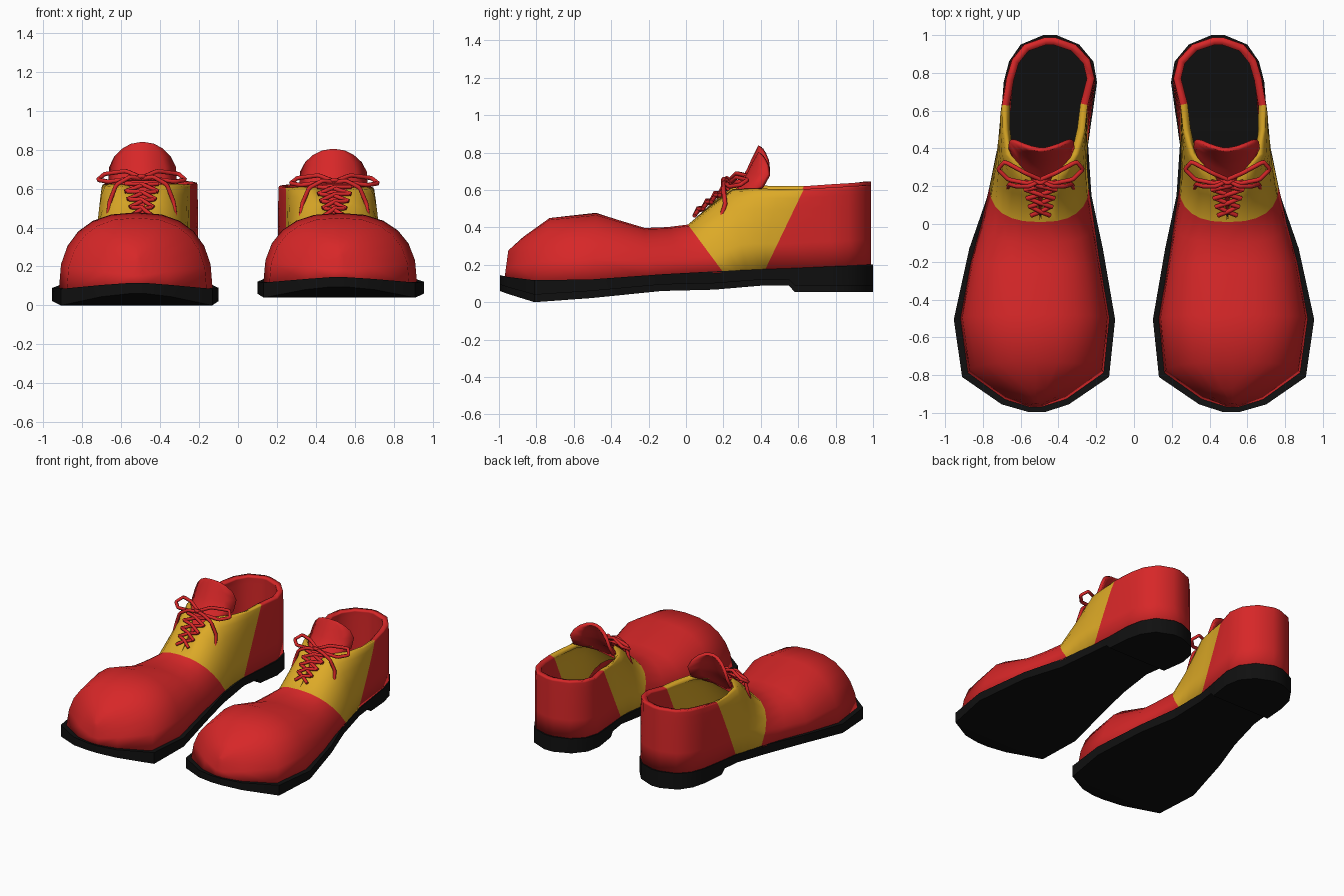
import bpy, bmesh, math
from mathutils import Matrix

if "Cube" in bpy.data.objects:
    bpy.data.objects.remove(bpy.data.objects["Cube"])


def material(name, rgb):
    m = bpy.data.materials.new(name)
    m.diffuse_color = (*rgb, 1)
    m.use_nodes = True
    m.node_tree.nodes["Principled BSDF"].inputs["Base Color"].default_value = m.diffuse_color
    return m


RED = material("red leather", (0.68, 0.02, 0.021))
YELLOW = material("yellow leather", (0.72, 0.40, 0.02))
BLACK = material("black rubber", (0.005, 0.005, 0.005))

# each part is built as one shoe, then placed as a low right shoe and a mirrored left shoe
PLACES = {"right": Matrix.Translation((0, 0, 0.04)) @ Matrix.Diagonal((1, 1, 0.91, 1)),
          "left": Matrix.Diagonal((-1, 1, 1, 1))}


def place_mesh(name, bm, mats, angle, thickness=0, offset=-1):
    bmesh.ops.remove_doubles(bm, verts=bm.verts, dist=0.0005)
    for side, matrix in PLACES.items():
        me = bpy.data.meshes.new(side + "_" + name)
        bm.to_mesh(me)
        me.transform(matrix)
        if side == "left":
            me.flip_normals()
        for m in mats:
            me.materials.append(m)
        ob = bpy.data.objects.new(me.name, me)
        bpy.context.collection.objects.link(ob)
        bpy.ops.object.select_all(action='DESELECT')
        ob.select_set(True)
        bpy.context.view_layer.objects.active = ob
        bpy.ops.object.shade_smooth_by_angle(angle=math.radians(angle))
        if thickness:
            s = ob.modifiers.new("thickness", 'SOLIDIFY')
            s.thickness, s.offset = thickness, offset
    bm.free()


# sole: y, inner x, outer x, top z, bottom z
SOLE = [(-.995, .47, .56, .115, .06), (-.955, .345, .70, .105, .045),
        (-.81, .132, .91, .085, 0), (-.505, .10, .954, .09, .022),
        (-.13, .165, .872, .12, .06), (.15, .225, .775, .137, .067),
        (.42, .243, .72, .15, .09), (.55, .225, .707, .155, .09),
        (.58, .22, .703, .156, .055), (.75, .196, .69, .165, .055),
        (.86, .215, .662, .17, .055), (.95, .29, .60, .175, .055),
        (1.0, .41, .48, .178, .055)]
bm = bmesh.new()
rings = [[bm.verts.new(p) for p in ((a, y, zb), (b, y, zb), (b, y, zt), (a, y, zt))]
         for y, a, b, zt, zb in SOLE]
for r, s in zip(rings, rings[1:]):
    for k in range(4):
        bm.faces.new((r[k], r[(k + 1) % 4], s[(k + 1) % 4], s[k]))
bm.faces.new(rings[0])
bm.faces.new(rings[-1])
bmesh.ops.recalc_face_normals(bm, faces=bm.faces)
place_mesh("sole", bm, [BLACK], 35)

# upper: base y, top y, inner x, outer x, base z, inner edge x, outer edge x, top z
UPPER = [(-.97, -.95, .49, .55, .10, .52, .52, .26),
         (-.93, -.87, .36, .685, .09, .52, .52, .34),
         (-.79, -.73, .16, .88, .07, .52, .52, .45),
         (-.50, -.48, .13, .92, .08, .52, .52, .478),
         (-.20, -.22, .18, .865, .10, .51, .51, .392),
         (.00, -.10, .21, .81, .12, .50, .50, .397),
         (.20, .01, .24, .765, .13, .495, .495, .412),      # yellow starts
         (.27, .15, .247, .75, .135, .475, .515, .54),
         (.32, .25, .25, .738, .135, .42, .56, .62),
         (.36, .37, .25, .73, .14, .31, .66, .625),
         (.39, .50, .25, .722, .14, .265, .685, .62),
         (.42, .63, .247, .712, .14, .245, .695, .62),      # yellow ends
         (.76, .77, .205, .68, .155, .21, .675, .63),
         (.87, .87, .23, .65, .16, .235, .645, .636),
         (.95, .95, .305, .585, .165, .31, .58, .642),
         (.988, .988, .415, .475, .168, .42, .47, .645)]
SEG = 6
bm = bmesh.new()
rows = []
for yb, yt, a, b, zb, ea, eb, zt in UPPER:
    halves = []
    for base, edge in ((a, ea), (b, eb)):
        half = []
        for k in range(SEG + 1):
            t = k / SEG * math.pi / 2
            c, h = max(math.cos(t), 0) ** 0.82, math.sin(t) ** 0.82
            if k == SEG:
                c, h = 0, 1
            half.append(bm.verts.new((edge + (base - edge) * c, yb + (yt - yb) * h,
                                      zb + (zt - zb) * h)))
        halves.append(half)
    rows.append(halves)
for i in range(len(rows) - 1):
    (l0, r0), (l1, r1) = rows[i], rows[i + 1]
    for k in range(SEG):
        for f in ((l0[k], l0[k + 1], l1[k + 1], l1[k]), (r0[k + 1], r0[k], r1[k], r1[k + 1])):
            bm.faces.new(f).material_index = 1 if 6 <= i < 11 else 0
for k in range(SEG):                                        # close toe and heel
    l, r = rows[0]
    bm.faces.new((l[k], r[k], r[k + 1], l[k + 1]))
    l, r = rows[-1]
    bm.faces.new((l[k], l[k + 1], r[k + 1], r[k]))
place_mesh("upper", bm, [RED, YELLOW], 50, 0.04)

# tongue: y, z, half width, sides curling back
TONGUE = [(.06, .42, .05), (.19, .545, .10), (.285, .64, .175), (.325, .71, .172),
          (.35, .765, .145), (.37, .805, .105), (.382, .83, .06), (.386, .838, .015)]
bm = bmesh.new()
grid = []
for y, z, w in TONGUE:
    grid.append([bm.verts.new((.49 + w * u, y + .115 * (w * u / .175) ** 2, z))
                 for u in (-1, -.67, -.33, 0, .33, .67, 1)])
for r, s in zip(grid, grid[1:]):
    for k in range(6):
        bm.faces.new((r[k], r[k + 1], s[k + 1], s[k]))
place_mesh("tongue", bm, [RED], 50, 0.022)


def place_lace(name, paths, smooth):
    for side, matrix in PLACES.items():
        cu = bpy.data.curves.new(side + "_" + name, 'CURVE')
        cu.dimensions = '3D'
        cu.bevel_depth, cu.bevel_resolution, cu.resolution_u = 0.012, 1, 5
        cu.use_fill_caps = True
        for pts in paths:
            if smooth:
                sp = cu.splines.new('NURBS')
                sp.order_u, sp.use_endpoint_u = 3, True
            else:
                sp = cu.splines.new('POLY')
            sp.points.add(len(pts) - 1)
            for p, co in zip(sp.points, pts):
                p.co = (*(matrix @ Matrix.Translation(co)).translation, 1)
        cu.materials.append(RED)
        bpy.context.collection.objects.link(bpy.data.objects.new(cu.name, cu))


# crossed lacing up the throat
crosses = []
for k in range(4):
    y, w = .045 + .045 * k, .05 + .012 * k
    z = .43 + (y - .01) * .9 + .012
    for s in (-1, 1):
        crosses.append([(.495 - s * w, y, z - .01), (.495, y + .02, z + .025 + .004 * s),
                        (.495 + s * w, y + .045, z + .03)])
place_lace("crossed_laces", crosses, False)

# bow: two loops, two hanging ends and a knot
bow = [[(.46, .235, .65), (.495, .215, .665), (.53, .235, .65)]]
for s in (-1, 1):
    loop = [(0, .235, .655), (.08, .27, .69), (.19, .33, .675), (.225, .29, .645),
            (.17, .235, .635), (.07, .215, .65), (0, .23, .65)]
    end = [(0, .23, .65), (.06, .20, .66), (.13, .20, .62), (.165, .21, .53), (.175, .18, .43)]
    bow += [[(.495 + s * x, y, z) for x, y, z in path] for path in (loop, end)]
place_lace("lace_bow", bow, True)
